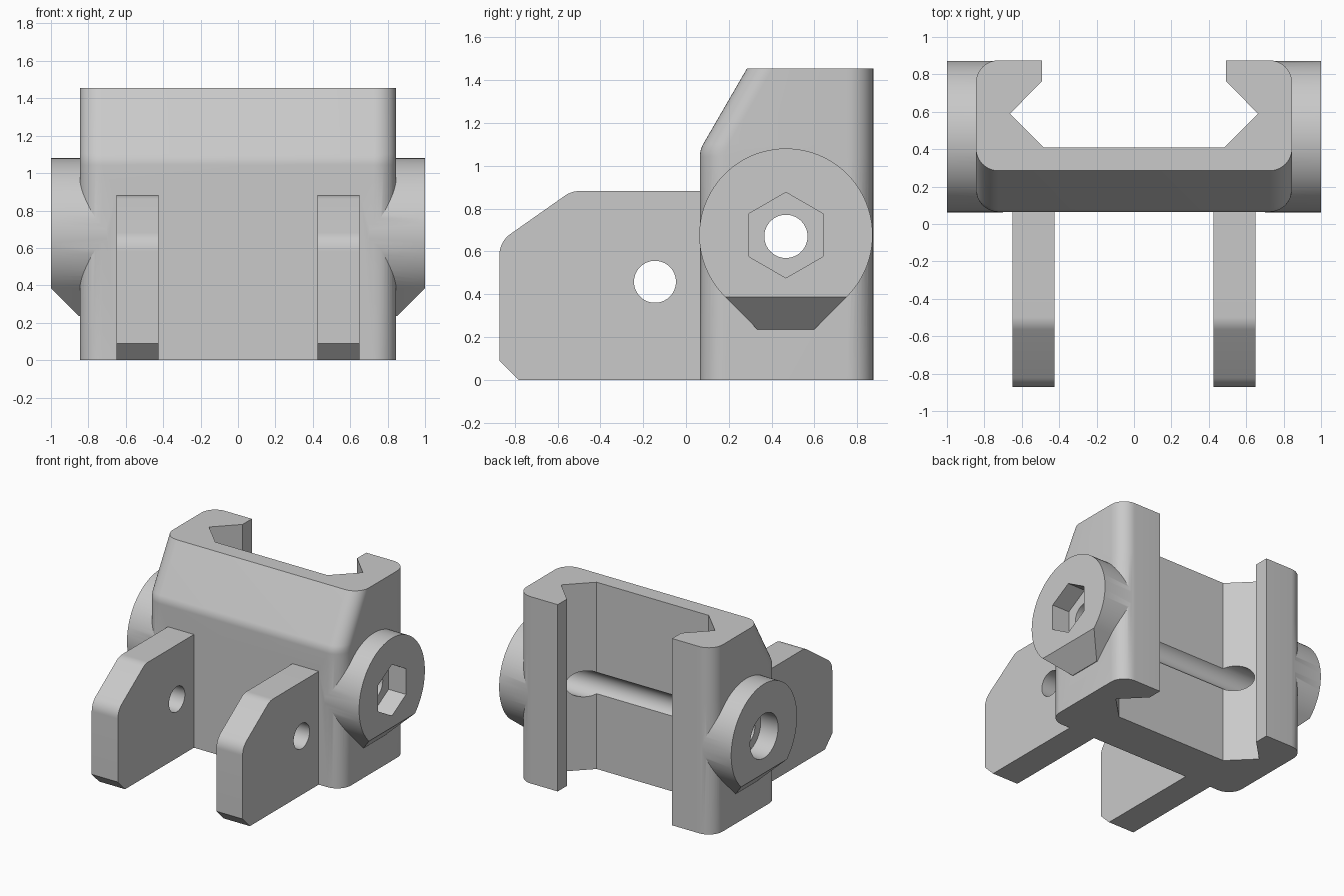
import bpy, bmesh, math
from mathutils import Vector

if "Cube" in bpy.data.objects:
    bpy.data.objects.remove(bpy.data.objects["Cube"])

grey = bpy.data.materials.new("grey")
grey.diffuse_color = (0.585, 0.585, 0.585, 1)
grey.use_nodes = True
grey.node_tree.nodes["Principled BSDF"].inputs["Base Color"].default_value = grey.diffuse_color


def finish(name, bm):
    bmesh.ops.recalc_face_normals(bm, faces=bm.faces)
    mesh = bpy.data.meshes.new(name)
    bm.to_mesh(mesh)
    bm.free()
    mesh.materials.append(grey)
    ob = bpy.data.objects.new(name, mesh)
    bpy.context.collection.objects.link(ob)
    return ob


def loft(name, rings, cut=None):
    """Skin a stack of matching rings and cap both ends."""
    bm = bmesh.new()
    loops = [[bm.verts.new(p) for p in r] for r in rings]
    n = len(loops[0])
    for a, b in zip(loops, loops[1:]):
        for i in range(n):
            bm.faces.new((a[i], a[(i + 1) % n], b[(i + 1) % n], b[i]))
    bm.faces.new(loops[0])
    bm.faces.new(loops[-1])
    if cut:
        bmesh.ops.bisect_plane(bm, geom=bm.verts[:] + bm.edges[:] + bm.faces[:],
                               plane_co=cut[0], plane_no=cut[1], clear_outer=True)
        bmesh.ops.holes_fill(bm, edges=[e for e in bm.edges if e.is_boundary])
    return finish(name, bm)


def prism_x(name, pts, x0, x1, cut=None):
    return loft(name, [[(x, y, z) for y, z in pts] for x in (x0, x1)], cut)


def arc(cy, cz, r, a0, a1, n):
    return [(cy + r * math.cos(math.radians(a0 + (a1 - a0) * i / n)),
             cz + r * math.sin(math.radians(a0 + (a1 - a0) * i / n))) for i in range(n + 1)]


def circle(cy, cz, r, n=64, turn=0):
    return arc(cy, cz, r, turn, turn + 360, n)[:-1]


def round_corner(a, p, b, r, n=8):
    """Fillet corner p between neighbours a and b."""
    a, p, b = Vector(a), Vector(p), Vector(b)
    u, v = (a - p).normalized(), (b - p).normalized()
    half = u.angle(v) / 2
    c = p + (u + v).normalized() * (r / math.sin(half))
    s = p + u * (r / math.tan(half)) - c
    e = p + v * (r / math.tan(half)) - c
    return [tuple(c + s.lerp(e, i / n).normalized() * r) for i in range(n + 1)]


def combine(ob, other, op):
    bpy.context.view_layer.objects.active = ob
    m = ob.modifiers.new(op, 'BOOLEAN')
    m.operation, m.solver, m.object = op, 'EXACT', other
    bpy.ops.object.modifier_apply(modifier=m.name)
    bpy.data.objects.remove(other)


# Body: rounded rectangle sections whose front leans back near the top
W, BACK, FRONT, TOP, R = 0.845, 0.875, 0.065, 1.455, 0.12


def section(front, z):
    pts = (arc(W - R, BACK - R, R, 0, 90, 10) + arc(R - W, BACK - R, R, 90, 180, 10)
           + arc(R - W, front + R, R, 180, 270, 10) + arc(W - R, front + R, R, 270, 360, 10))
    return [(x, y, z) for x, y in pts]


lean = [(FRONT, 0)] + round_corner((FRONT, 0), (FRONT, 1.075), (0.285, TOP), 0.12) + [(0.285, TOP)]
body = loft("clamp_body", [section(y, z) for y, z in lean])

# Dovetail channel, open at the back
half = [(0.483, 0.41), (0.663, 0.59), (0.493, 0.762), (0.493, 1.0)]
channel = half + [(-x, y) for x, y in reversed(half)]
combine(body, loft("channel", [[(x, y, z) for x, y in channel] for z in (-0.1, 1.6)]), 'DIFFERENCE')

# Side bosses: round with a 45 degree foot, chamfered underneath
BY, BZ, BR = 0.467, 0.676, 0.405
foot = [(BY - 0.134, 0.236), (BY + 0.134, 0.236)]
for s, side in ((-1, "left"), (1, "right")):
    boss = prism_x(side + "_boss", arc(BY, BZ, BR, -45, 225, 72) + foot, s * 0.7, s * 1.0,
                   ((s, 0, 0.386), (s, 0, -1)))
    combine(body, boss, 'UNION')

# Two hinge lugs on the front
slope_top, slope_low = (-0.535, 0.882), (-0.872, 0.645)
lug = ([(0.12, 0), (0.12, 0.882)]
       + round_corner((0.12, 0.882), slope_top, slope_low, 0.12)
       + round_corner(slope_top, slope_low, (-0.872, 0.09), 0.12)
       + [(-0.872, 0.09), (-0.782, 0)])
for s, side in ((-1, "left"), (1, "right")):
    combine(body, prism_x(side + "_lug", lug, s * 0.425, s * 0.65), 'UNION')

# Holes: hinge pin, cross bolt, hex nut pocket and bolt head pocket
for s in (-1, 1):
    combine(body, prism_x("pin_hole", circle(-0.145, 0.458, 0.098), s * 0.38, s * 0.7), 'DIFFERENCE')
combine(body, prism_x("bolt_hole", circle(BY, 0.67, 0.101), -1.1, 1.1), 'DIFFERENCE')
combine(body, prism_x("nut_pocket", circle(BY, BZ, 0.2, 6, 30), 0.85, 1.1), 'DIFFERENCE')
combine(body, prism_x("head_pocket", circle(BY, BZ, 0.172), -1.1, -0.85), 'DIFFERENCE')

bpy.ops.object.select_all(action='DESELECT')
body.select_set(True)
bpy.context.view_layer.objects.active = body
bpy.ops.object.shade_smooth_by_angle(angle=math.radians(25))
